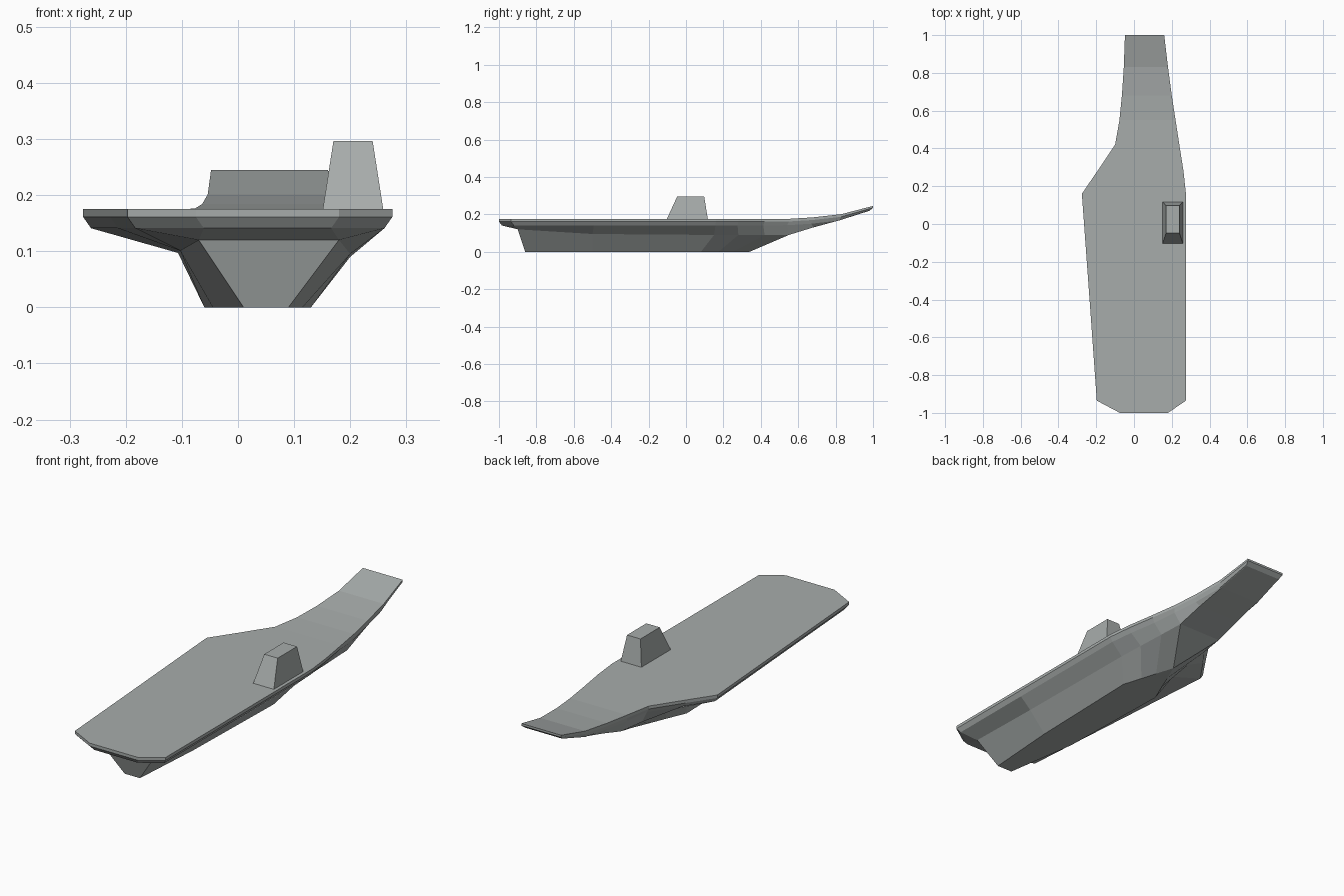
import bpy, bmesh

if "Cube" in bpy.data.objects:
    bpy.data.objects.remove(bpy.data.objects["Cube"])

# Stations stern to bow: (y, port x, starboard x, z)
DECK = [(-1, -.075, .18, .175), (-.935, -.197, .275, .175), (-.5, -.228, .275, .175),
        (.16, -.276, .275, .175), (.28, -.194, .262, .175), (.42, -.10, .24, .175),
        (.55, -.077, .22, .176), (.68, -.064, .2, .184), (.83, -.054, .18, .201),
        (1, -.048, .16, .245)]
# An optional fifth value is a higher port z under the overhang
CHINE = [(-.9, -.07, .18, .12), (-.9, -.07, .18, .12), (-.5, -.103, .2, .095, .101),
         (.15, -.107, .2, .09, .097), (.28, -.087, .195, .09, .095), (.42, -.064, .189, .09),
         (.55, -.044, .184, .09), (.68, -.044, .177, .13), (.82, -.043, .167, .168),
         (.98, -.04, .15, .219)]
# Keel stops at the stem, where it closes to a point
KEEL = [(-.86, .01, .09, 0), (-.86, .01, .09, 0), (-.5, -.045, .115, 0),
        (.08, -.06, .13, 0), (.173, -.02, .101, 0), (.25, .012, .078, 0),
        (.34, .05, .05, 0)]

paint = bpy.data.materials.new("hull_grey")
paint.diffuse_color = (.39, .416, .41, 1)
paint.use_nodes = True
paint.node_tree.nodes["Principled BSDF"].inputs["Base Color"].default_value = paint.diffuse_color


def finish(name, bm):
    bmesh.ops.remove_doubles(bm, verts=bm.verts, dist=1e-5)
    bmesh.ops.dissolve_degenerate(bm, edges=bm.edges, dist=1e-5)
    bmesh.ops.recalc_face_normals(bm, faces=bm.faces)
    mesh = bpy.data.meshes.new(name)
    bm.to_mesh(mesh)
    bm.free()
    mesh.materials.append(paint)
    obj = bpy.data.objects.new(name, mesh)
    bpy.context.collection.objects.link(obj)
    return obj


def make_hull():
    bm = bmesh.new()

    def rail(rows):
        return [(bm.verts.new((l, y, zl[0] if zl else z)), bm.verts.new((r, y, z)))
                for y, l, r, z, *zl in rows]

    # Deck edge and flare follow the deck outline
    edge = [(y, l, r, z - (.01 if y == 1 else .014)) for y, l, r, z in DECK]
    flare = [(y * .985, l + (.014 if y < .5 else .007), r - (.014 if y < .5 else .007),
              z - (.022 if y == 1 else .034)) for y, l, r, z in DECK]
    rails = [rail(rows) for rows in (DECK, edge, flare, CHINE, KEEL)]

    # Side plating, plus the stern and bow closing faces
    for a, b in zip(rails, rails[1:]):
        n = min(len(a), len(b))
        for i in range(n - 1):
            for s in (0, 1):
                bm.faces.new((a[i][s], a[i + 1][s], b[i + 1][s], b[i][s]))
        for i in (0, n - 1):
            bm.faces.new((a[i][0], a[i][1], b[i][1], b[i][0]))

    def span(r, start):
        for p, q in zip(r[start:], r[start + 1:]):
            bm.faces.new((p[0], p[1], q[1], q[0]))

    span(rails[0], 0)               # flight deck
    span(rails[3], len(KEEL) - 1)   # underside of the bow ramp
    span(rails[4], 0)               # flat bottom
    return finish("hull", bm)


def make_island():
    # Tapered tower on the starboard side
    bm = bmesh.new()
    bmesh.ops.create_cube(bm, size=2)
    for v in bm.verts:
        top = v.co.z > 0
        hx, hy, cy, z = (.035, .072, .025, .296) if top else (.054, .11, .007, .174)
        v.co = (.205 + v.co.x * hx, cy + v.co.y * hy, z)
    return finish("island_tower", bm)


make_hull()
make_island()
